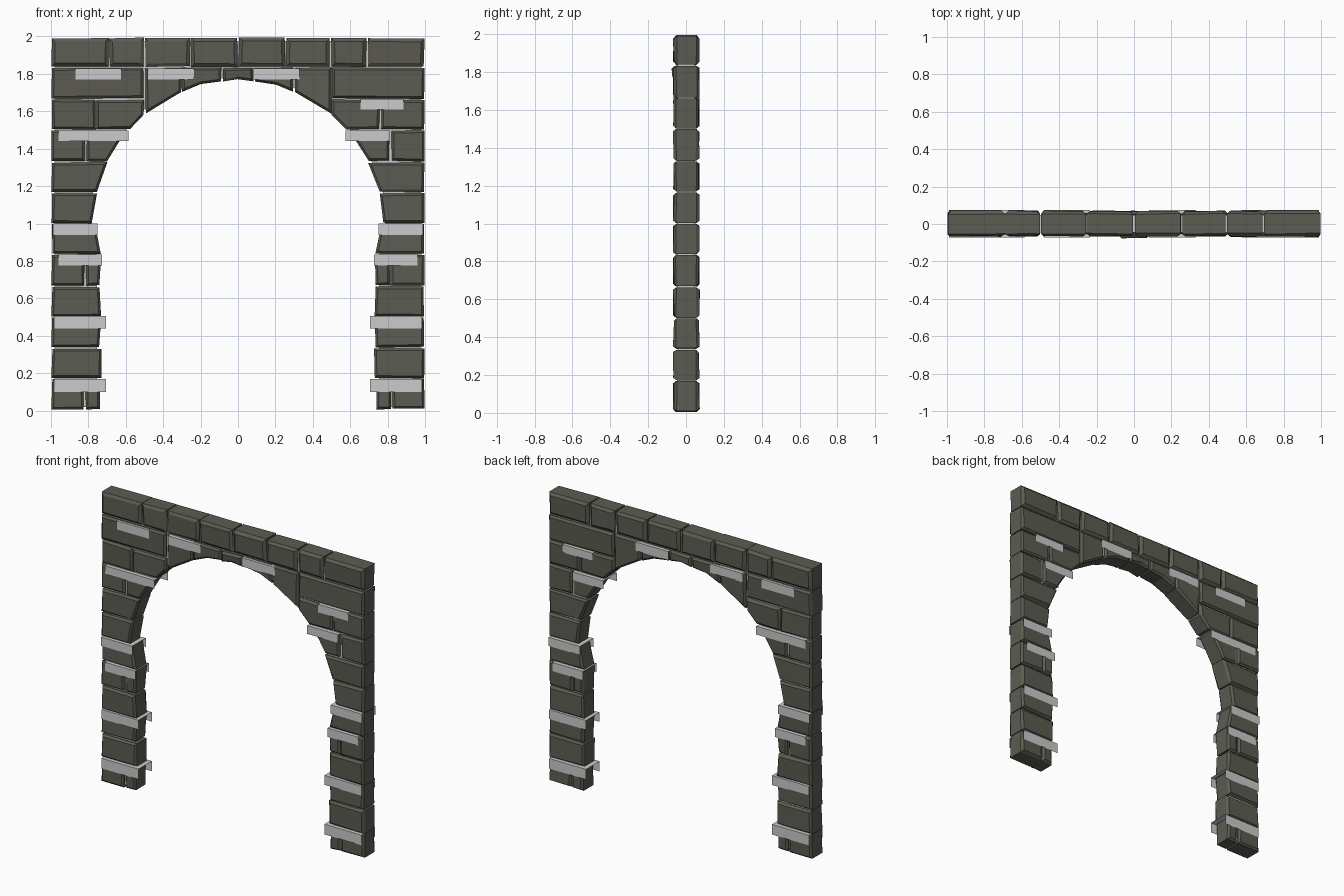
import bpy, bmesh, random
from mathutils import Vector

if "Cube" in bpy.data.objects:
    bpy.data.objects.remove(bpy.data.objects["Cube"])

random.seed(4)
stone = bpy.data.materials.new("stone")
stone.diffuse_color = (0.105, 0.107, 0.083, 1)
stone.use_nodes = True
stone.node_tree.nodes["Principled BSDF"].inputs["Base Color"].default_value = stone.diffuse_color
R = [0.004, 0.17, 0.335, 0.5, 0.665, 0.835, 1.0, 1.165, 1.33, 1.5, 1.665, 1.835, 1.996]


def make(name, bm, mat=None, recalc=True):
    if recalc:
        bmesh.ops.recalc_face_normals(bm, faces=bm.faces)
    me = bpy.data.meshes.new(name)
    bm.to_mesh(me)
    bm.free()
    ob = bpy.data.objects.new(name, me)
    bpy.context.collection.objects.link(ob)
    if mat:
        me.materials.append(mat)
    return ob


def inset(poly, d):
    # move every edge of a counter-clockwise outline inward by d
    pts, n = [Vector(p) for p in poly], len(poly)
    out = []
    for i in range(n):
        a = (pts[i] - pts[i - 1]).normalized()
        b = (pts[(i + 1) % n] - pts[i]).normalized()
        na, nb = Vector((-a.y, a.x)), Vector((-b.y, b.x))
        out.append(pts[i] + (na + nb) * d / max(0.35, 1 + na.dot(nb)))
    return out


def prism(bm, rings):
    loops = [[bm.verts.new(p) for p in ring] for ring in rings]
    n = len(loops[0])
    for a, b in zip(loops, loops[1:]):
        for i in range(n):
            j = (i + 1) % n
            bm.faces.new((a[i], a[j], b[j], b[i]))
    bm.faces.new(loops[0][::-1])
    bm.faces.new(loops[-1])


def brick(bm, poly, push=0.0, edge=0.012):
    # hewn block: chamfered faces with slightly uneven corners
    side = [p + Vector((random.uniform(-.004, .004), random.uniform(-.003, .003)))
            for p in inset(poly, 0.004)]
    for p in side:
        p.x = max(-0.998, min(0.998, p.x))
        p.y = max(0.0, min(2.0, p.y))
    face = inset(side, edge)
    jit = lambda: random.uniform(-.004, .004)
    prism(bm, [[(p.x, -0.065 - push + jit(), p.y) for p in face],
               [(p.x, -0.051 - push + jit(), p.y) for p in side],
               [(p.x, 0.054 + jit(), p.y) for p in side],
               [(p.x, 0.069 + jit(), p.y) for p in face]])


def quad(x0, x1b, x1t, r):
    return [(x0, R[r]), (x1b, R[r]), (x1t, R[r + 1]), (x0, R[r + 1])]


# left half of the arch: (course, inner edge bottom, inner edge top, joint)
courses = [(0, -.735, -.735, -.82), (1, -.725, -.725, None), (2, -.735, -.73, None),
           (3, -.73, -.735, None), (4, -.735, -.73, -.815), (5, -.725, -.762, None),
           (6, -.775, -.75, None), (7, -.755, -.692, None), (8, -.70, -.59, -.815)]
half = []
for r, xb, xt, joint in courses:
    if joint:
        half += [quad(-1, joint, joint, r), quad(joint, xb, xt, r)]
    else:
        half.append(quad(-1, xb, xt, r))
half += [quad(-1, -.76, -.76, 9),
         [(-.76, 1.5), (-.578, 1.5), (-.5, 1.58), (-.5, 1.665), (-.76, 1.665)],
         quad(-1, -.5, -.5, 10),
         [(-.5, 1.58), (-.3, 1.70), (-.3, 1.835), (-.5, 1.835)],
         [(-.3, 1.70), (-.2, 1.74), (-.085, 1.756), (-.085, 1.835), (-.3, 1.835)]]

for name, s in (("left_stones", 1), ("right_stones", -1)):
    bm = bmesh.new()
    for poly in half:
        brick(bm, poly if s > 0 else [(-x, z) for x, z in poly[::-1]])
    make(name, bm, stone)

# keystone, standing slightly proud
bm = bmesh.new()
brick(bm, [(-.085, 1.757), (0, 1.765), (.085, 1.757), (.085, 1.835), (-.085, 1.835)], 0.008)
make("keystone", bm, stone)

# straight top course
bm = bmesh.new()
xs = [-1, -.69, -.5, -.255, 0, .255, .495, .69, 1]
for a, b in zip(xs, xs[1:]):
    brick(bm, quad(a, b, b, 11), edge=0.018)
make("top_course", bm, stone)

# mortar core seen in the joints
left = [(-.98, .02), (-.755, .02), (-.755, .83), (-.79, 1.0), (-.775, 1.165),
        (-.715, 1.33), (-.6, 1.5), (-.52, 1.6), (-.31, 1.72), (-.2, 1.765), (0, 1.785)]
outline = left + [(-x, z) for x, z in left[-2::-1]] + [(.98, 1.975), (-.98, 1.975)]
bm = bmesh.new()
prism(bm, [[(x, y, z) for x, z in outline] for y in (-0.045, 0.048)])
make("mortar_core", bm)

# pale bands folded over the courses: front flap, top sheet, back flap
bands = [(-.87, -.625, 1.77, 1.83), (-.48, -.235, 1.77, 1.83),
         (.08, .33, 1.77, 1.83), (.655, .885, 1.61, 1.665)]
for x0, x1, z0, z1 in [(-.985, -.705, .10, .17), (-.985, -.705, .44, .505),
                       (-.96, -.728, .775, .835), (-.99, -.752, .94, 1.0)]:
    bands += [(x0, x1, z0, z1), (-x1, -x0, z0, z1)]
bands += [(-.96, -.585, 1.44, 1.497), (.575, .81, 1.44, 1.497)]
bm = bmesh.new()
for x0, x1, z0, z1 in bands:
    prof = [(-.071, z0), (-.071, z1), (.075, z1), (.075, z0)]
    a, b = ([bm.verts.new((x, y, z)) for y, z in prof] for x in (x0, x1))
    for i in range(3):
        bm.faces.new((a[i], b[i], b[i + 1], a[i + 1]))
make("pale_bands", bm, recalc=False)
